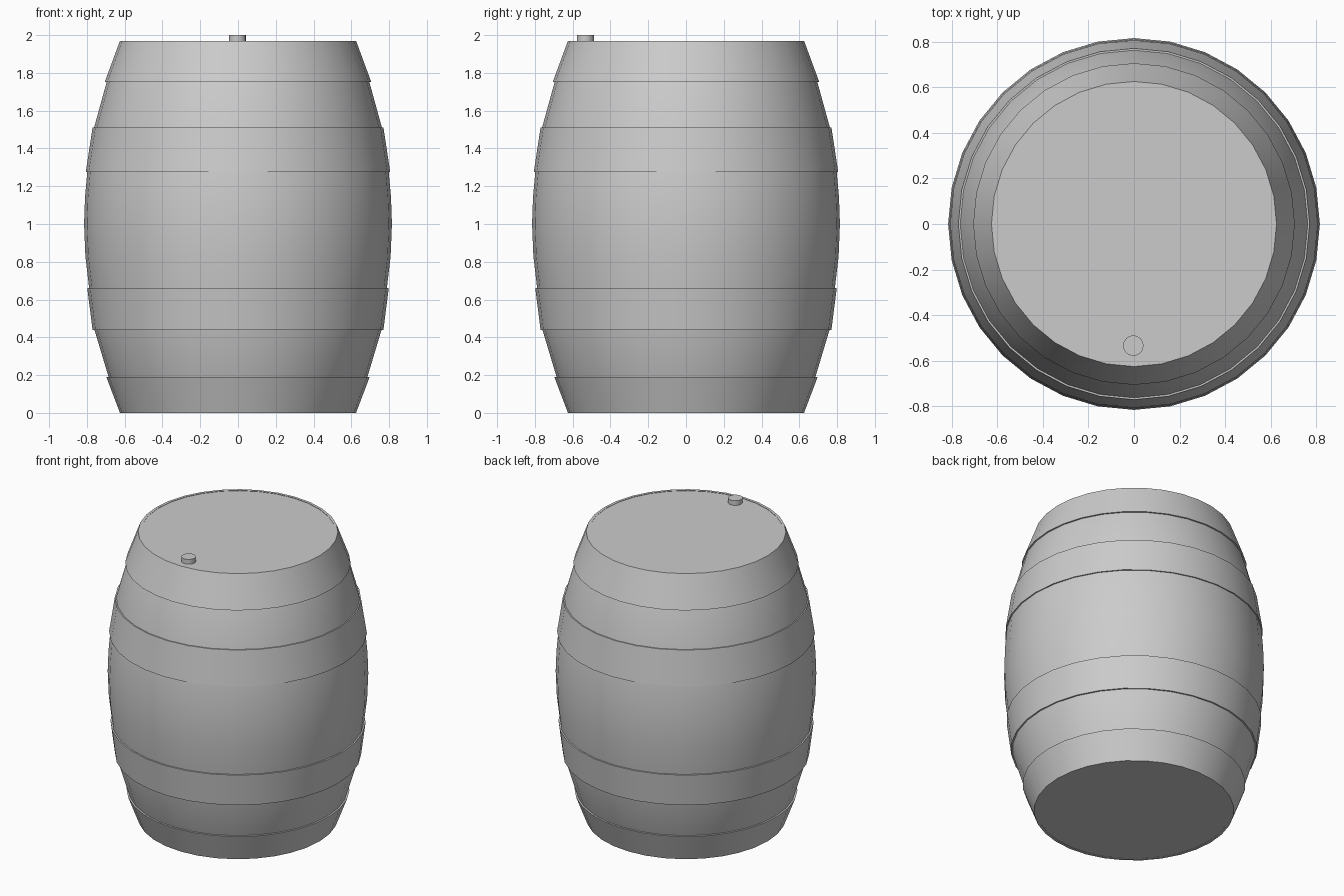
import bpy, bmesh, math

SIDES = 32

cube = bpy.data.objects.get("Cube")
if cube:
    bpy.data.objects.remove(cube, do_unlink=True)

grey = bpy.data.materials.new("plain_grey")
grey.use_nodes = True
colour = (0.6, 0.6, 0.6, 1)
grey.diffuse_color = colour
grey.node_tree.nodes["Principled BSDF"].inputs["Base Color"].default_value = colour


def lathe(name, profile, sides=SIDES, closed=False, centre=(0, 0, 0)):
    """Turn a (radius, height) profile around z; open profiles get end caps."""
    bm = bmesh.new()
    rings = []
    for r, z in profile:
        angles = [2 * math.pi * i / sides for i in range(sides)]
        rings.append([bm.verts.new((r * math.cos(a), r * math.sin(a), z)) for a in angles])
    pairs = list(zip(rings, rings[1:]))
    if closed:
        pairs.append((rings[-1], rings[0]))
    else:
        bm.faces.new(rings[0][::-1])
        bm.faces.new(rings[-1])
    for low, high in pairs:
        for i in range(sides):
            j = (i + 1) % sides
            bm.faces.new((low[i], low[j], high[j], high[i]))
    bmesh.ops.recalc_face_normals(bm, faces=bm.faces)
    mesh = bpy.data.meshes.new(name)
    bm.to_mesh(mesh)
    bm.free()
    mesh.materials.append(grey)
    obj = bpy.data.objects.new(name, mesh)
    obj.location = centre
    bpy.context.collection.objects.link(obj)
    bpy.ops.object.select_all(action="DESELECT")
    obj.select_set(True)
    bpy.context.view_layer.objects.active = obj
    bpy.ops.object.shade_smooth_by_angle(angle=math.radians(30))
    return obj


# Bulging body with flat lid and base
lathe("barrel_body", [
    (0.617, 0.003), (0.685, 0.19), (0.76, 0.44), (0.788, 0.66), (0.808, 0.83),
    (0.815, 1.0), (0.81, 1.14), (0.798, 1.275), (0.762, 1.51), (0.695, 1.753),
    (0.617, 1.967)])

# Four hoops: bottom radius, bottom height, top radius, top height
hoops = {
    "bottom_hoop": (0.625, 0.0, 0.697, 0.19),
    "lower_hoop": (0.77, 0.44, 0.798, 0.66),
    "upper_hoop": (0.806, 1.275, 0.77, 1.51),
    "top_hoop": (0.705, 1.753, 0.625, 1.97),
}
for name, (r0, z0, r1, z1) in hoops.items():
    inset = 0.018
    lathe(name, [(r0, z0), (r1, z1), (r1 - inset, z1), (r0 - inset, z0)], closed=True)

# Small stopper near the front edge of the lid
lathe("lid_stopper", [(0.045, 1.95), (0.045, 2.0)], sides=16, centre=(-0.003, -0.533, 0))
